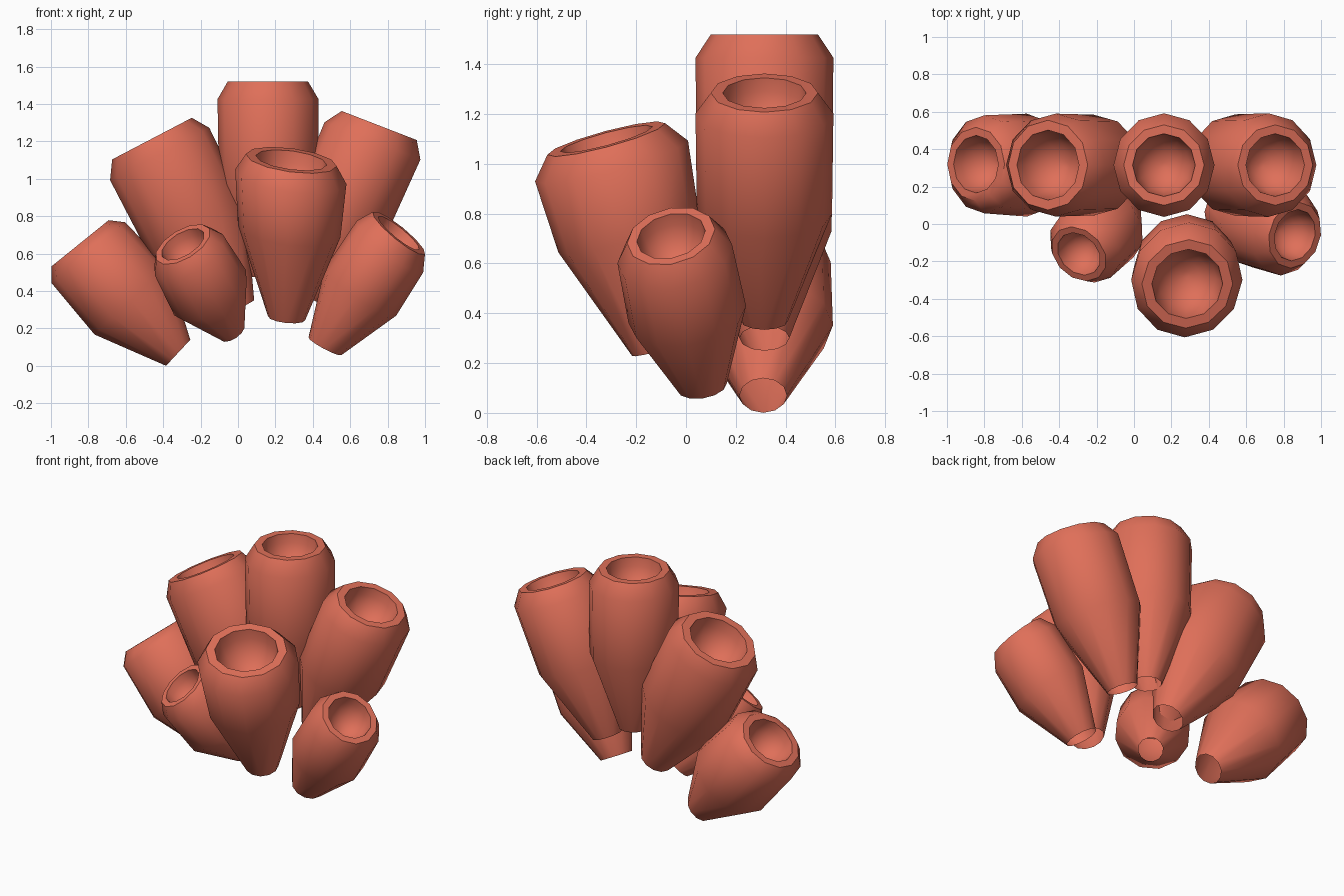
import bpy, bmesh, math
from mathutils import Vector

if "Cube" in bpy.data.objects:
    bpy.data.objects.remove(bpy.data.objects["Cube"])

SIDES = 12
mat = bpy.data.materials.new("coral red")
mat.diffuse_color = (0.74, 0.16, 0.10, 1)
mat.use_nodes = True
mat.node_tree.nodes["Principled BSDF"].inputs["Base Color"].default_value = mat.diffuse_color


def tube(name, base, top, base_n, top_n, r_base, ru, ry, r_rim,
         shoulder=0.92, belly=0.47, fat=0.98):
    """Tapered hollow tube; rings turn from base_n to top_n along its length."""
    base, top = Vector(base), Vector(top)
    base_n, top_n = Vector(base_n).normalized(), Vector(top_n).normalized()
    hole = r_rim * 0.78
    depth = 1.15 * hole / (top - base).length
    # (position along tube, radius sideways, radius in depth)
    profile = [(0, r_base, r_base), (belly, ru * fat, ry * fat),
               (shoulder, ru, ry), (1, r_rim, r_rim)]
    # rounded bowl inside the mouth
    for i in range(6):
        a = math.radians(i * 17)
        profile.append((1 - depth * math.sin(a), hole * math.cos(a), hole * math.cos(a)))
    bm = bmesh.new()
    rings = []
    for t, a, b in profile:
        c = base.lerp(top, t)
        n = base_n.lerp(top_n, t).normalized()
        v = (Vector((0, 1, 0)) - n * n.y).normalized()
        u = v.cross(n)
        rings.append([bm.verts.new(c + u * a * math.cos(k * math.tau / SIDES)
                                   + v * b * math.sin(k * math.tau / SIDES))
                      for k in range(SIDES)])
    for lo, hi in zip(rings, rings[1:]):
        for k in range(SIDES):
            j = (k + 1) % SIDES
            bm.faces.new((lo[k], lo[j], hi[j], hi[k]))
    bm.faces.new(rings[-1])        # bottom of the bowl; the foot stays open
    me = bpy.data.meshes.new(name)
    bm.normal_update()
    bm.to_mesh(me)
    bm.free()
    me.materials.append(mat)
    ob = bpy.data.objects.new(name, me)
    bpy.context.collection.objects.link(ob)
    bpy.ops.object.select_all(action='DESELECT')
    ob.select_set(True)
    bpy.context.view_layer.objects.active = ob
    bpy.ops.object.shade_smooth_by_angle(angle=math.radians(46))


# back row
tube("tall_centre_tube", (0.165, 0.315, 0.475), (0.16, 0.315, 1.52),
     (0, 0, 1), (0, 0, 1), 0.09, 0.27, 0.277, 0.215, 0.91)
tube("tall_left_tube", (0.0, 0.315, 0.30), (-0.46, 0.315, 1.215),
     (-0.5, 0, 0.86), (-0.46, 0, 0.88), 0.10, 0.30, 0.275, 0.24, 0.91)
tube("tall_right_tube", (0.355, 0.315, 0.37), (0.755, 0.315, 1.285),
     (0.38, 0, 0.92), (0.36, 0, 0.93), 0.095, 0.275, 0.277, 0.215, 0.91)
tube("low_left_tube", (-0.32, 0.31, 0.07), (-0.845, 0.32, 0.655),
     (-0.73, 0, 0.68), (-0.63, 0, 0.78), 0.095, 0.255, 0.262, 0.197, 0.915, 0.48, 1.05)
# front row
tube("front_tube", (0.26, -0.12, 0.255), (0.285, -0.32, 1.1),
     (0.1, -0.26, 0.96), (0.13, -0.26, 0.96), 0.10, 0.30, 0.318, 0.245, 0.895, 0.55, 0.92)
tube("small_left_tube", (-0.03, 0.12, 0.18), (-0.295, -0.16, 0.65),
     (-0.5, -0.5, 0.75), (-0.45, -0.47, 0.75), 0.075, 0.212, 0.212, 0.165, 0.88, 0.45, 1.07)
tube("low_right_tube", (0.465, 0.065, 0.105), (0.86, -0.06, 0.71),
     (0.47, -0.15, 0.87), (0.62, -0.2, 0.76), 0.10, 0.225, 0.235, 0.18, 0.88, 0.48, 1.02)
